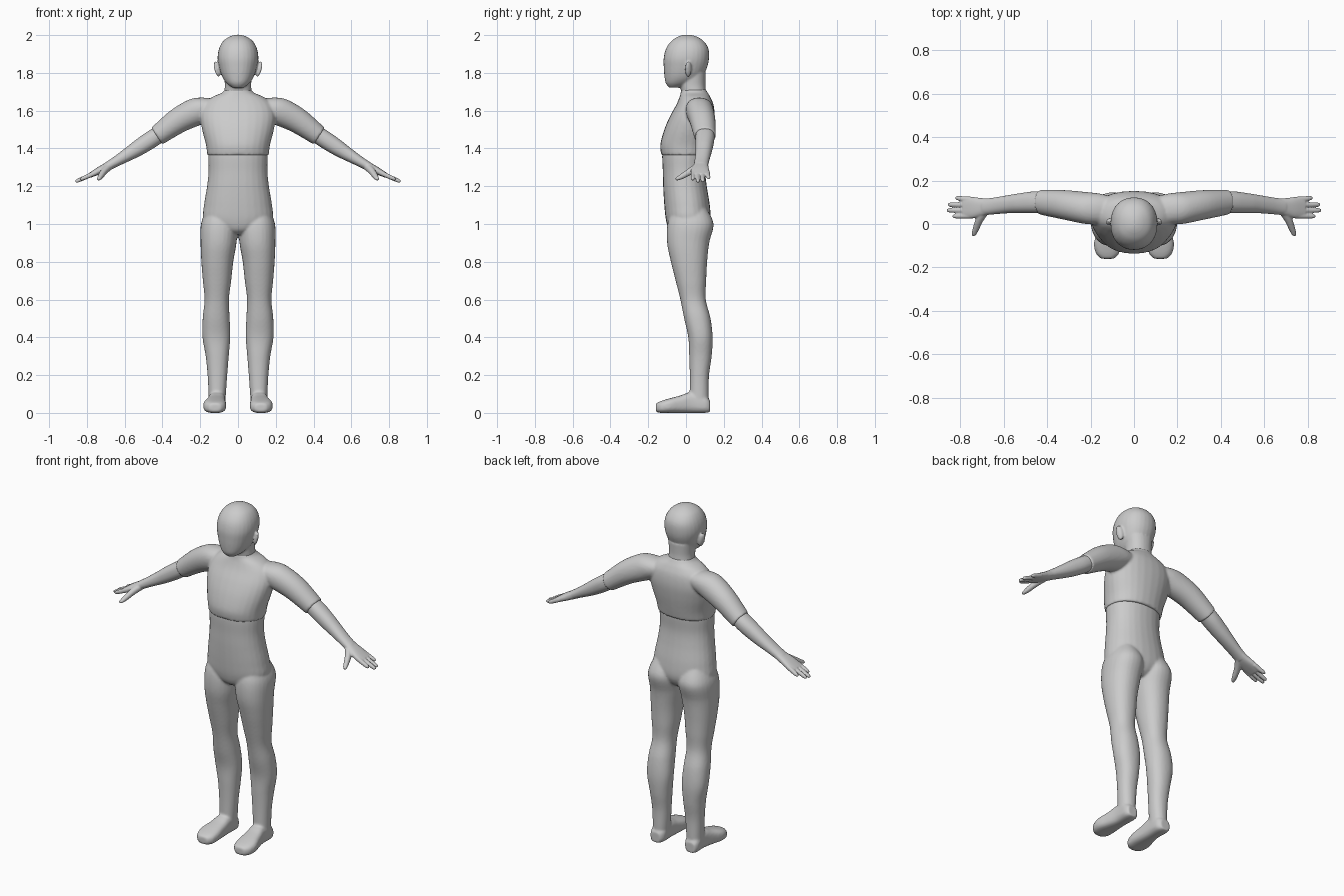
import bpy, bmesh
from math import cos, sin, pi
from mathutils import Vector, Matrix

X, Y, Z = Vector((1, 0, 0)), Vector((0, 1, 0)), Vector((0, 0, 1))
SLOPE = Vector((.55, 0, .835))      # across the arm, pointing up and out
HAND = Vector((.45, 0, .89))        # across the hand


def sgnpow(t, e):
    return (1 if t >= 0 else -1) * abs(t) ** e


def smooth_path(secs, steps=6):
    """Catmull-Rom interpolation through section tuples."""
    out = []
    for i in range(len(secs) - 1):
        a, b, c, d = (secs[min(max(i + k, 0), len(secs) - 1)] for k in (-1, 0, 1, 2))
        for s in range(steps):
            t = s / steps
            out.append([.5 * (2 * q + (r - p) * t + (2 * p - 5 * q + 4 * r - w) * t * t
                              + (3 * q - p - 3 * r + w) * t ** 3)
                        for p, q, r, w in zip(a, b, c, d)])
    return out + [list(secs[-1])]


def loft(bm, secs, u=X, v=Y, power=2.2, mirror=False):
    """Sections are (x, y, z, half size along u, half size along v)."""
    for sx in ((1, -1) if mirror else (1,)):
        rings = []
        for x, y, z, hu, hv in smooth_path(secs):
            ring = []
            for k in range(28):
                a = 2 * pi * k / 28
                p = (Vector((x, y, z)) + u * hu * sgnpow(cos(a), 2 / power)
                     + v * hv * sgnpow(sin(a), 2 / power))
                p.x *= sx
                ring.append(bm.verts.new(p))
            rings.append(ring)
        for r, s in zip(rings, rings[1:]):
            for k in range(28):
                j = (k + 1) % 28
                bm.faces.new((r[k], r[j], s[j], s[k]))
        bm.faces.new(rings[0])
        bm.faces.new(rings[-1])


def upright(rows):
    """(z, x0, x1, y0, y1) -> loft sections."""
    return [((a + b) / 2, (c + d) / 2, z, (b - a) / 2, (d - c) / 2) for z, a, b, c, d in rows]


def centred(rows):
    return upright([(z, -h, h, c, d) for z, h, c, d in rows])


def along_arm(rows):
    """(x, z, half thickness, y0, y1) -> loft sections."""
    return [(x, (c + d) / 2, z, (d - c) / 2, h) for x, z, h, c, d in rows]


def ball(bm, centre, size, rot):
    m = Matrix.Translation(centre) @ rot @ Matrix.Diagonal((*size, 1))
    bmesh.ops.create_uvsphere(bm, u_segments=20, v_segments=12, radius=1, matrix=m)


def finish(bm, name, voxel, mirror=False, relax=4):
    """Fuse the overlapping volumes into one smooth skin."""
    bmesh.ops.recalc_face_normals(bm, faces=bm.faces)
    me = bpy.data.meshes.new(name)
    bm.to_mesh(me)
    bm.free()
    ob = bpy.data.objects.new(name, me)
    bpy.context.collection.objects.link(ob)
    r = ob.modifiers.new("fuse", 'REMESH')
    r.mode, r.voxel_size, r.use_smooth_shade = 'VOXEL', voxel, True
    s = ob.modifiers.new("relax", 'SMOOTH')
    s.factor, s.iterations = .5, relax
    if mirror:
        ob.modifiers.new("mirror", 'MIRROR').use_mirror_merge = False
    return ob


# Head, neck and ears
bm = bmesh.new()
loft(bm, centred([(1.722, .03, -.09, -.03), (1.745, .06, -.107, .03), (1.78, .084, -.114, .085),
                  (1.83, .1, -.118, .112), (1.88, .108, -.118, .122), (1.93, .1, -.105, .118),
                  (1.97, .077, -.076, .092), (1.993, .042, -.04, .054), (2.002, .01, -.01, .02)]))
loft(bm, centred([(1.64, .075, -.01, .11), (1.70, .072, -.025, .106),
                  (1.74, .07, -.032, .103), (1.80, .075, -.03, .105)]))
for sx in (1, -1):
    ball(bm, (sx * .112, .012, 1.82), (.011, .02, .043),
         Matrix.Rotation(sx * .25, 4, 'Y') @ Matrix.Rotation(.5 * sx, 4, 'Z'))
finish(bm, "head", .006)

# Chest, shoulders and upper arms
bm = bmesh.new()
loft(bm, centred([(1.365, .163, -.131, .118), (1.42, .17, -.136, .13), (1.5, .19, -.115, .145),
                  (1.57, .2, -.085, .152), (1.63, .185, -.052, .146), (1.67, .14, -.035, .13),
                  (1.695, .085, -.028, .115), (1.715, .068, -.025, .104)]))
loft(bm, along_arm([(.1, 1.625, .045, .01, .125), (.16, 1.615, .065, 0, .14),
                    (.22, 1.595, .075, 0, .147), (.32, 1.545, .067, .02, .156),
                    (.43, 1.465, .053, .043, .158)]), Y, SLOPE, 2.1, True)
finish(bm, "chest_and_upper_arms", .007)

# Abdomen, hips, legs and feet
bm = bmesh.new()
loft(bm, centred([(1.42, .155, -.12, .105), (1.36, .158, -.126, .106), (1.28, .156, -.123, .102),
                  (1.2, .164, -.121, .11), (1.1, .18, -.115, .126), (1.02, .183, -.106, .13),
                  (.97, .12, -.09, .11), (.945, .04, -.06, .08)]))
loft(bm, upright([(1.08, .03, .165, -.07, .11), (1.0, .002, .196, -.098, .146),
                  (.9, .008, .198, -.1, .123), (.8, .025, .194, -.08, .112),
                  (.7, .036, .186, -.055, .107), (.6, .048, .177, -.03, .105),
                  (.5, .044, .187, -.01, .13), (.4, .041, .188, .012, .141),
                  (.3, .049, .171, .017, .136), (.2, .057, .161, .02, .122),
                  (.1, .064, .156, .02, .12), (.03, .07, .155, .02, .12)]), mirror=True)
loft(bm, [(.115, .127, .035, .03, .03), (.112, .1, .045, .044, .045), (.112, .03, .055, .045, .055),
          (.117, -.03, .046, .052, .046), (.123, -.09, .038, .061, .038),
          (.122, -.135, .031, .053, .031), (.121, -.16, .028, .03, .022)], X, Z, 2.8, True)
finish(bm, "abdomen_and_legs", .007)

# Forearms and hands
bm = bmesh.new()
loft(bm, along_arm([(.4, 1.487, .044, .052, .15), (.46, 1.447, .046, .05, .15),
                    (.52, 1.408, .043, .05, .142), (.57, 1.376, .037, .05, .134),
                    (.64, 1.334, .028, .045, .122), (.69, 1.305, .024, .04, .116)]), Y, SLOPE)
loft(bm, along_arm([(.66, 1.322, .022, .045, .118), (.7, 1.3, .022, .036, .119),
                    (.74, 1.28, .019, .026, .124), (.785, 1.257, .013, .027, .124)]), Y, HAND, 2.5)
for y, y_tip, x_tip in ((.038, .036, .835), (.063, .063, .86), (.088, .089, .855), (.113, .119, .822)):
    z_tip = 1.257 - (x_tip - .785) * .45
    loft(bm, [(.75, y, 1.274, .013, .013), (.79, (y + y_tip) / 2, 1.255, .012, .012),
              (x_tip - .012, y_tip, z_tip + .006, .01, .01),
              (x_tip, y_tip, z_tip, .005, .005)], Y, HAND)
loft(bm, [(.685, .06, 1.303, .024, .02), (.71, .02, 1.277, .019, .018),
          (.727, -.022, 1.252, .015, .014), (.736, -.047, 1.239, .011, .009),
          (.739, -.055, 1.235, .005, .004)], X, Vector((0, -.5, .86)))
finish(bm, "forearms_and_hands", .004, mirror=True, relax=3)
